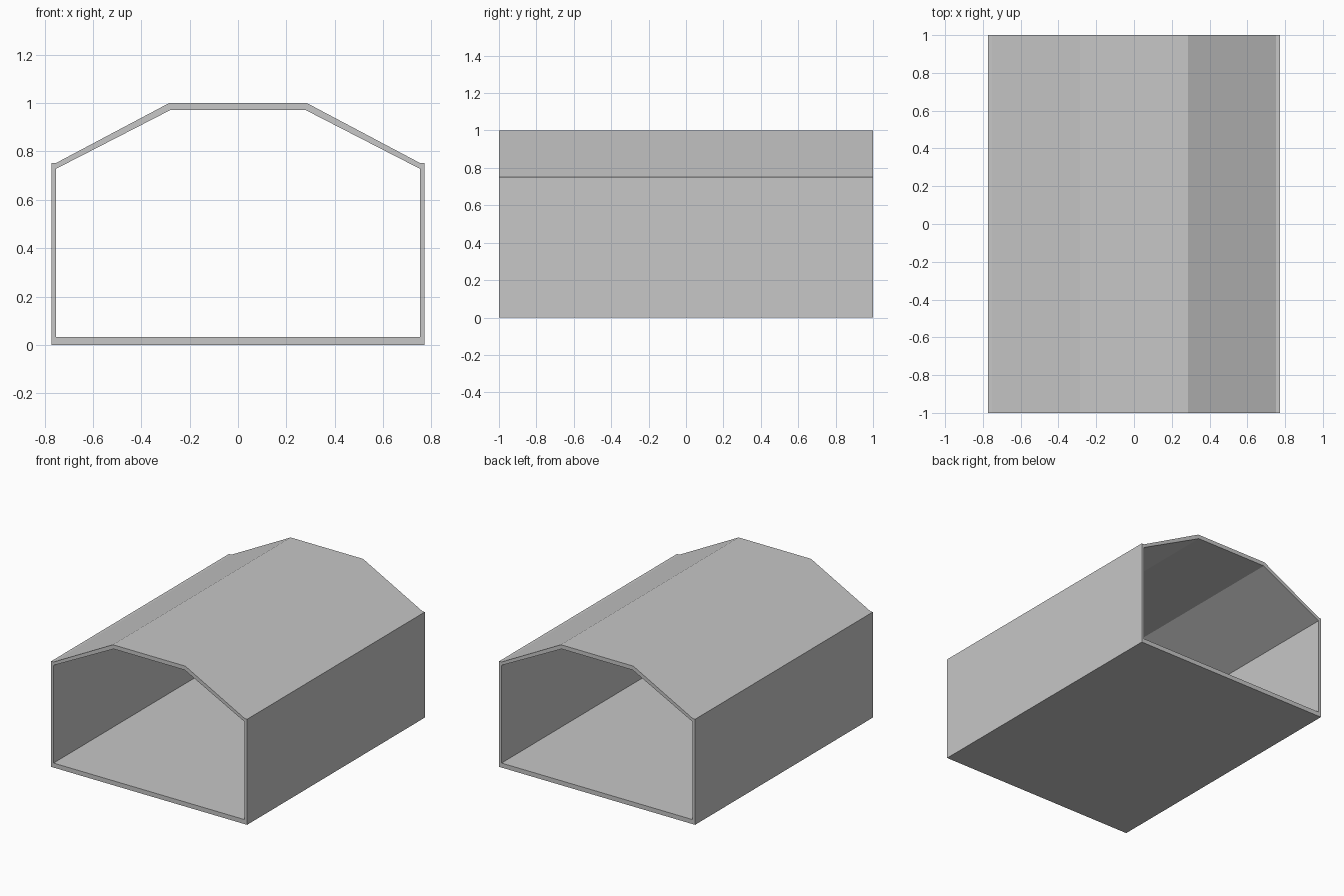
import bpy, bmesh

if "Cube" in bpy.data.objects:
    bpy.data.objects.remove(bpy.data.objects["Cube"])

HALF_LEN = 1.0      # half length along y
W = 0.772           # outer half width
WI = 0.753          # inner half width
EAVE = 0.752        # wall height
RIDGE = 0.283       # half width of flat roof top
FLOOR = 0.032       # floor thickness

grey = bpy.data.materials.new("light_grey")
grey.diffuse_color = (0.57, 0.57, 0.57, 1.0)
grey.use_nodes = True
grey.node_tree.nodes["Principled BSDF"].inputs["Base Color"].default_value = grey.diffuse_color


def extrude_profile(name, points):
    """Closed x/z profile swept along the full length in y."""
    bm = bmesh.new()
    verts = [bm.verts.new((x, -HALF_LEN, z)) for x, z in points]
    face = bm.faces.new(verts)
    out = bmesh.ops.extrude_face_region(bm, geom=[face])
    moved = [g for g in out["geom"] if isinstance(g, bmesh.types.BMVert)]
    bmesh.ops.translate(bm, verts=moved, vec=(0, 2 * HALF_LEN, 0))
    bmesh.ops.recalc_face_normals(bm, faces=bm.faces)
    mesh = bpy.data.meshes.new(name)
    bm.to_mesh(mesh)
    bm.free()
    mesh.materials.append(grey)
    obj = bpy.data.objects.new(name, mesh)
    bpy.context.collection.objects.link(obj)
    return obj


# Side wall with its outer floor panel, one per side
side = [(RIDGE, 0), (W, 0), (W, EAVE), (WI, EAVE), (WI, FLOOR), (RIDGE, FLOOR)]
for label, s in (("right", 1), ("left", -1)):
    extrude_profile(f"{label}_wall_and_floor", [(s * x, z) for x, z in side])

# Middle floor panel
extrude_profile("middle_floor", [(-RIDGE, 0), (RIDGE, 0), (RIDGE, FLOOR), (-RIDGE, FLOOR)])

# Roof: flat top with a sloping panel on each side
outer = [(WI, EAVE), (RIDGE + 0.002, 1.0)]
inner = [(RIDGE - 0.003, 0.971), (WI, 0.728)]
half = outer + inner
roof = outer + [(-x, z) for x, z in reversed(outer)]
roof += [(-x, z) for x, z in reversed(inner)] + inner
extrude_profile("roof", roof)
